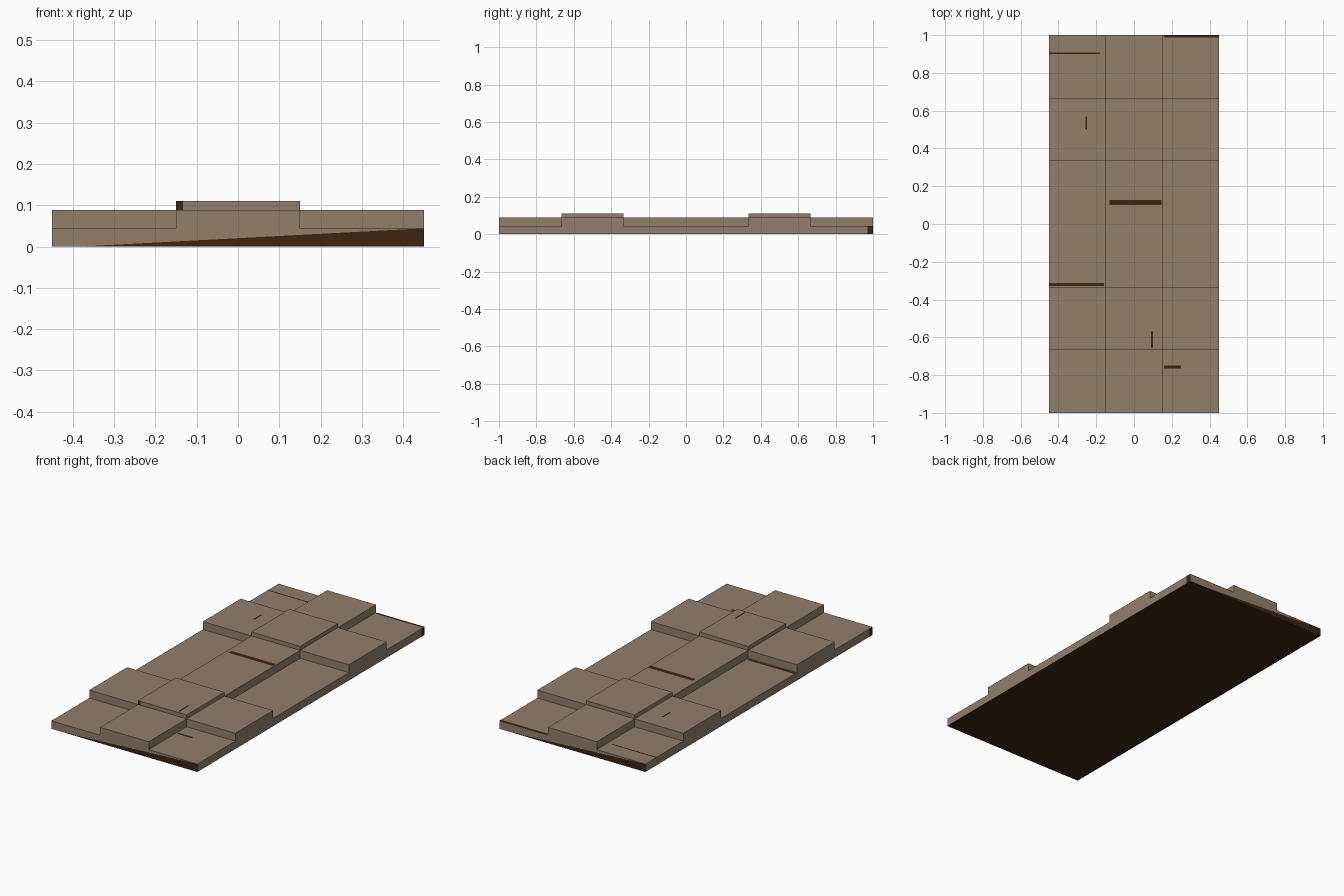
import bpy, bmesh
from mathutils import Vector

if "Cube" in bpy.data.objects:
    bpy.data.objects.remove(bpy.data.objects["Cube"])


def material(name, rgb):
    m = bpy.data.materials.new(name)
    m.diffuse_color = (*rgb, 1)
    m.use_nodes = True
    m.node_tree.nodes["Principled BSDF"].inputs["Base Color"].default_value = m.diffuse_color
    return m


TAN = material("tan_brown", (0.29, 0.21, 0.147))
DARK = material("dark_brown", (0.048, 0.018, 0.005))

XS = [-0.45, -0.15, 0.15, 0.45]
YS = [-1, -2 / 3, -1 / 3, 1 / 3, 2 / 3, 1]
LOW, MID, HIGH = 0.044, 0.088, 0.11


def height(i, j):
    """Slab height per cell: long bar in the middle column, two cross bars."""
    if not (0 <= i < 3 and 0 <= j < 5):
        return 0
    bars = (i == 1) + (j in (1, 3))
    return (LOW, MID, HIGH)[bars]


def add_face(bm, pts, normal, mat=0):
    f = bm.faces.new([bm.verts.new(p) for p in pts])
    f.normal_update()
    if f.normal.dot(Vector(normal)) < 0:
        f.normal_flip()
    f.material_index = mat


def finish(bm, name, mats):
    me = bpy.data.meshes.new(name)
    bm.to_mesh(me)
    bm.free()
    for m in mats:
        me.materials.append(m)
    bpy.context.collection.objects.link(bpy.data.objects.new(name, me))


# Stepped slab: tops, undersides and walls wherever a neighbour is lower
bm = bmesh.new()
for i in range(3):
    for j in range(5):
        x0, x1, y0, y1 = XS[i], XS[i + 1], YS[j], YS[j + 1]
        h = height(i, j)
        for z, n, mat in ((h, 1, 0), (0, -1, 1)):
            add_face(bm, [(x0, y0, z), (x1, y0, z), (x1, y1, z), (x0, y1, z)], (0, 0, n), mat)
        sides = {(-1, 0): ((x0, y0), (x0, y1)), (1, 0): ((x1, y0), (x1, y1)),
                 (0, -1): ((x0, y0), (x1, y0)), (0, 1): ((x0, y1), (x1, y1))}
        for (dx, dy), (a, b) in sides.items():
            low = height(i + dx, j + dy)
            if low < h:
                add_face(bm, [(*a, low), (*b, low), (*b, h), (*a, h)], (dx, dy, 0))
bmesh.ops.remove_doubles(bm, verts=bm.verts, dist=1e-5)
finish(bm, "stepped_slab", [TAN, DARK])

# Dark stains on the walls, repeated by a half turn
E = 0.0008
bm = bmesh.new()
for s in (1, -1):
    y = -s * (1 + E)
    add_face(bm, [(-0.38 * s, y, 0), (0.45 * s, y, 0), (0.45 * s, y, LOW)], (0, -s, 0))
    x = s * (0.45 + E)
    add_face(bm, [(x, 0.97 * s, 0), (x, s, 0), (x, s, LOW), (x, 0.97 * s, LOW)], (s, 0, 0))
# Small chip on the front cross bar corner
y = -2 / 3 - E
add_face(bm, [(-0.15, y, MID), (-0.133, y, MID), (-0.133, y, HIGH), (-0.15, y, HIGH)], (0, -1, 0))
finish(bm, "wall_stains", [DARK])

# Thin dark scratches on the top faces: x0, x1, y0, y1, z
bm = bmesh.new()
for x0, x1, y0, y1, z in (
        (-0.13, 0.145, 0.1, 0.127, MID),
        (-0.45, -0.18, 0.9, 0.909, LOW),
        (0.16, 0.45, 0.987, 1, LOW),
        (-0.45, -0.16, -0.328, -0.312, LOW),
        (0.16, 0.25, -0.765, -0.75, LOW),
        (0.09, 0.1, -0.655, -0.57, HIGH),
        (-0.258, -0.248, 0.5, 0.57, MID)):
    add_face(bm, [(x0, y0, z + E), (x1, y0, z + E), (x1, y1, z + E), (x0, y1, z + E)], (0, 0, 1))
finish(bm, "top_scratches", [DARK])
